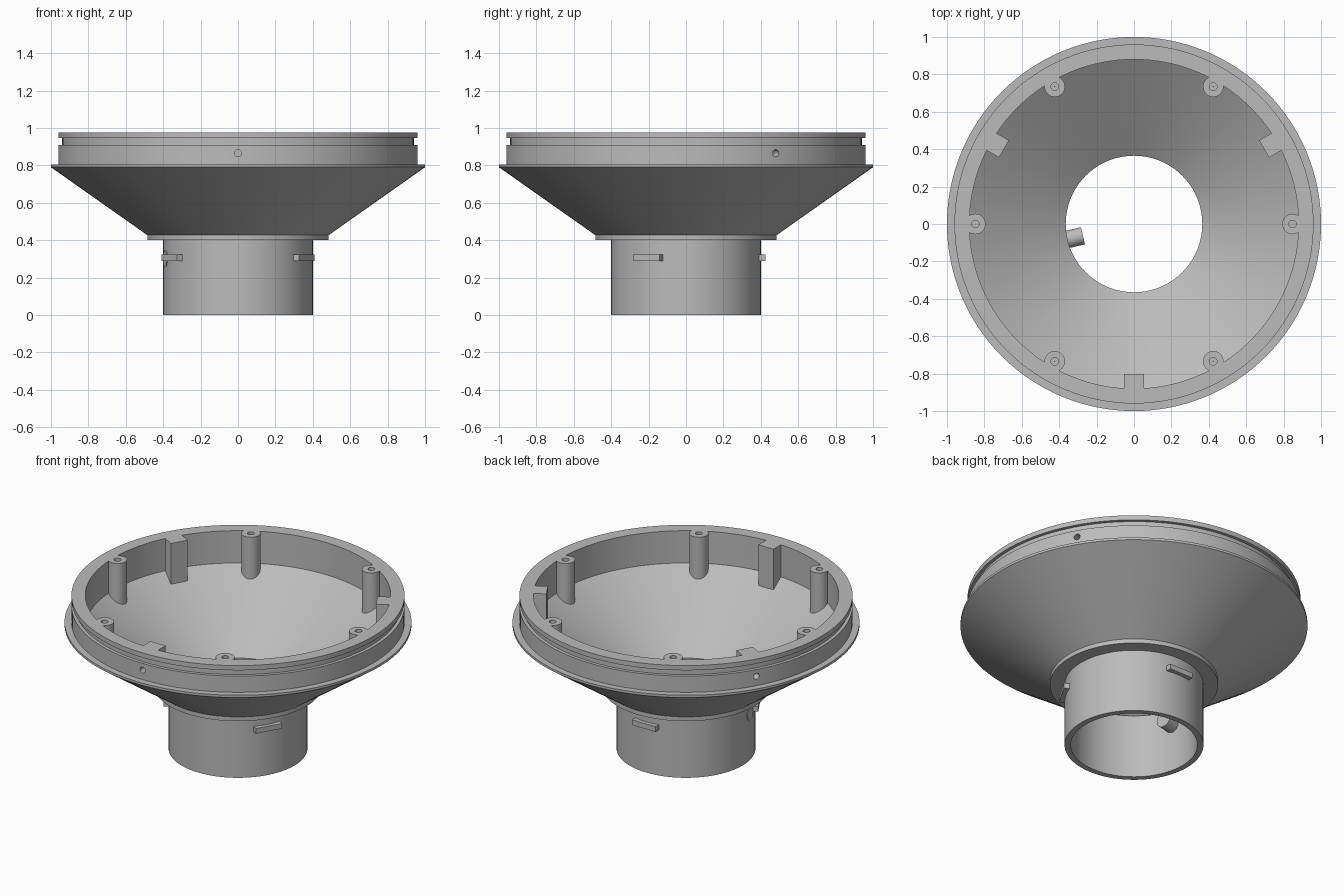
import bpy
import bmesh
import math
from mathutils import Matrix, Vector

cube = bpy.data.objects.get("Cube")
if cube:
    bpy.data.objects.remove(cube, do_unlink=True)

grey = bpy.data.materials.new("light grey")
grey.use_nodes = True
colour = (0.5, 0.5, 0.5, 1)
grey.diffuse_color = colour
grey.node_tree.nodes["Principled BSDF"].inputs["Base Color"].default_value = colour

TOP = 0.975
BOSS_R = 0.848


def finish(bm, name, smooth=True):
    bmesh.ops.recalc_face_normals(bm, faces=bm.faces)
    mesh = bpy.data.meshes.new(name)
    bm.to_mesh(mesh)
    bm.free()
    obj = bpy.data.objects.new(name, mesh)
    bpy.context.collection.objects.link(obj)
    mesh.materials.append(grey)
    if smooth:
        shade(obj)
    return obj


def shade(obj):
    bpy.ops.object.select_all(action='DESELECT')
    obj.select_set(True)
    bpy.context.view_layer.objects.active = obj
    bpy.ops.object.shade_smooth_by_angle(angle=math.radians(30))


def lathe(bm, profile, steps, centre=(0, 0)):
    """Spin a closed (radius, height) outline around a vertical axis."""
    rings = []
    for i in range(steps):
        a = math.tau * i / steps
        rings.append([bm.verts.new((centre[0] + r * math.cos(a),
                                    centre[1] + r * math.sin(a), z))
                      for r, z in profile])
    n = len(profile)
    for i in range(steps):
        a, b = rings[i], rings[(i + 1) % steps]
        for j in range(n):
            k = (j + 1) % n
            bm.faces.new((a[j], b[j], b[k], a[k]))


def wall_middle(x, y):
    """Height halfway through the cone wall, where inner parts are buried."""
    return 0.39 + (math.hypot(x, y) - 0.425) * 0.709


def bury(bm):
    for v in bm.verts:
        if v.co.z < 0.5:
            v.co.z = wall_middle(v.co.x, v.co.y)


def turn(bm, degrees):
    bmesh.ops.rotate(bm, verts=bm.verts, cent=(0, 0, 0),
                     matrix=Matrix.Rotation(math.radians(degrees), 3, 'Z'))


def box(bm, low, high):
    low, high = Vector(low), Vector(high)
    bmesh.ops.create_cube(bm, size=1, matrix=Matrix.Translation((low + high) / 2)
                          @ Matrix.Diagonal((*(high - low), 1)))


def radial_cylinder(bm, radius, inner, outer, z):
    bmesh.ops.create_cone(
        bm, cap_ends=True, segments=32, radius1=radius, radius2=radius,
        depth=outer - inner,
        matrix=Matrix.Translation(((inner + outer) / 2, 0, z))
        @ Matrix.Rotation(math.pi / 2, 4, 'Y'))


# Funnel body: tube, collar step, cone, flange and grooved rim
bm = bmesh.new()
lathe(bm, [(0.365, 0), (0.4, 0), (0.4, 0.4), (0.485, 0.4), (0.485, 0.427),
           (1, 0.79), (1, 0.805), (0.96, 0.805), (0.96, 0.908), (0.94, 0.908),
           (0.94, 0.945), (0.96, 0.945), (0.96, TOP), (0.88, TOP),
           (0.88, 0.77), (0.365, 0.405)], 128)
body = finish(bm, "funnel_body", smooth=False)

# Blind screw holes in the rim
bm = bmesh.new()
for angle in (30, 150, 270):
    radial_cylinder(bm, 0.019, 0.91, 1.05, 0.865)
    turn(bm, 120)
turn(bm, 30)
cutter = finish(bm, "hole_cutter", smooth=False)
cutter.hide_render = True
cut = body.modifiers.new("screw_holes", 'BOOLEAN')
cut.object = cutter
cut.operation = 'DIFFERENCE'
cut.solver = 'EXACT'
bpy.context.view_layer.objects.active = body
bpy.ops.object.modifier_apply(modifier=cut.name)
bpy.data.objects.remove(cutter, do_unlink=True)
shade(body)

# Six screw bosses with blind pilot holes
for i in range(6):
    bm = bmesh.new()
    lathe(bm, [(0.055, 0), (0.055, TOP), (0.02, TOP), (0.02, 0.82),
               (0.001, 0.82), (0.001, 0)], 32, (BOSS_R, 0))
    bury(bm)
    turn(bm, 60 * i)
    finish(bm, f"screw_boss_{i + 1}")

for i in range(3):
    # Locating block inside the rim
    bm = bmesh.new()
    box(bm, (0.803, -0.053, 0), (0.9, 0.053, TOP))
    bury(bm)
    turn(bm, 30 + 120 * i)
    finish(bm, f"locating_block_{i + 1}", smooth=False)

    # Bayonet tab outside the tube
    bm = bmesh.new()
    box(bm, (0.375, -0.083, 0.29), (0.425, 0.083, 0.323))
    turn(bm, -30 + 120 * i)
    finish(bm, f"bayonet_tab_{i + 1}", smooth=False)

# Round peg pointing into the tube
bm = bmesh.new()
radial_cylinder(bm, 0.047, 0.28, 0.401, 0.3)
turn(bm, 193)
finish(bm, "inner_peg")
